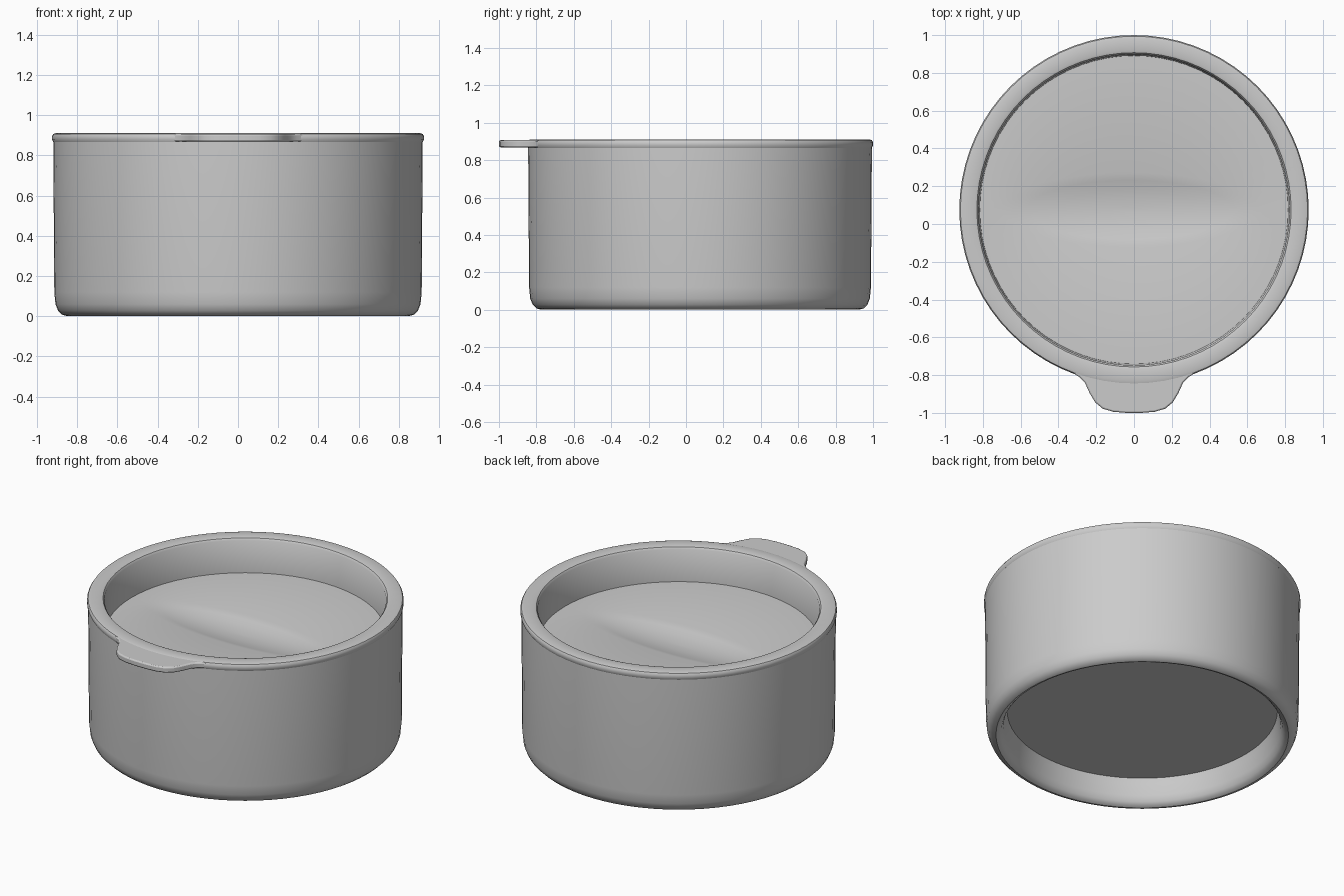
import bpy, bmesh, math

if "Cube" in bpy.data.objects:
    bpy.data.objects.remove(bpy.data.objects["Cube"])

CY = 0.075   # centre of the round parts in y
STEPS = 72


def finish(bm, name, angle=35):
    bmesh.ops.remove_doubles(bm, verts=bm.verts, dist=1e-5)
    bmesh.ops.recalc_face_normals(bm, faces=bm.faces)
    mesh = bpy.data.meshes.new(name)
    bm.to_mesh(mesh)
    bm.free()
    obj = bpy.data.objects.new(name, mesh)
    bpy.context.collection.objects.link(obj)
    bpy.ops.object.select_all(action='DESELECT')
    obj.select_set(True)
    bpy.context.view_layer.objects.active = obj
    bpy.ops.object.shade_smooth_by_angle(angle=math.radians(angle))
    return obj


def loft(name, rings, angle=35):
    """Rings are (x centre, x radius, y radius, z), joined in order."""
    bm = bmesh.new()
    loops = []
    for cx, rx, ry, z in rings:
        loops.append([bm.verts.new((cx + rx * math.cos(t), CY + ry * math.sin(t), z))
                      for t in (2 * math.pi * i / STEPS for i in range(STEPS))])
    for a, b in zip(loops, loops[1:]):
        for i in range(STEPS):
            j = (i + 1) % STEPS
            bm.faces.new((a[i], a[j], b[j], b[i]))
    bm.faces.new(loops[0])
    bm.faces.new(loops[-1])
    return finish(bm, name, angle)


def lathe(profile):
    return [(0, r, r, z) for r, z in profile]


# Container: recessed foot, rounded lower edge, hollow inside
loft("container", lathe([
    (0.79, 0.165), (0.798, 0.13), (0.81, 0.06), (0.823, 0.025), (0.838, 0.009),
    (0.855, 0.002), (0.875, 0.008), (0.895, 0.028), (0.908, 0.06),
    (0.914, 0.12), (0.919, 0.868), (0.87, 0.868), (0.87, 0.20)]))

# Shallow pointed finger groove pressed into the lid floor
FLOOR = 0.69
groove = [(-0.02, 0.68 * s, 0.195 * s, FLOOR - d) for s, d in
          ((0.05, 0.032), (0.3, 0.029), (0.55, 0.022), (0.8, 0.01), (1.0, 0.0))]

# Lid: sunken floor with an overhanging flat rim
loft("lid", groove + lathe([
    (0.816, FLOOR), (0.823, 0.895), (0.832, 0.907),
    (0.845, 0.911), (0.905, 0.911), (0.919, 0.907), (0.925, 0.897),
    (0.925, 0.878), (0.919, 0.866), (0.85, 0.866), (0.84, 0.64)]))

# Pull tab at the front of the rim
half = [(0.33, -0.785), (0.29, -0.81), (0.26, -0.84), (0.235, -0.895),
        (0.205, -0.945), (0.165, -0.978), (0.11, -0.994), (0.04, -1.0)]
bm = bmesh.new()
outline = half + [(-x, y) for x, y in reversed(half)]
face = bm.faces.new([bm.verts.new((x, y, 0.869)) for x, y in outline])
ext = bmesh.ops.extrude_face_region(bm, geom=[face])
bmesh.ops.translate(bm, vec=(0, 0, 0.038),
                    verts=[g for g in ext["geom"] if isinstance(g, bmesh.types.BMVert)])
tab = finish(bm, "pull_tab")
bev = tab.modifiers.new("soft_edge", 'BEVEL')
bev.width, bev.segments = 0.008, 2
